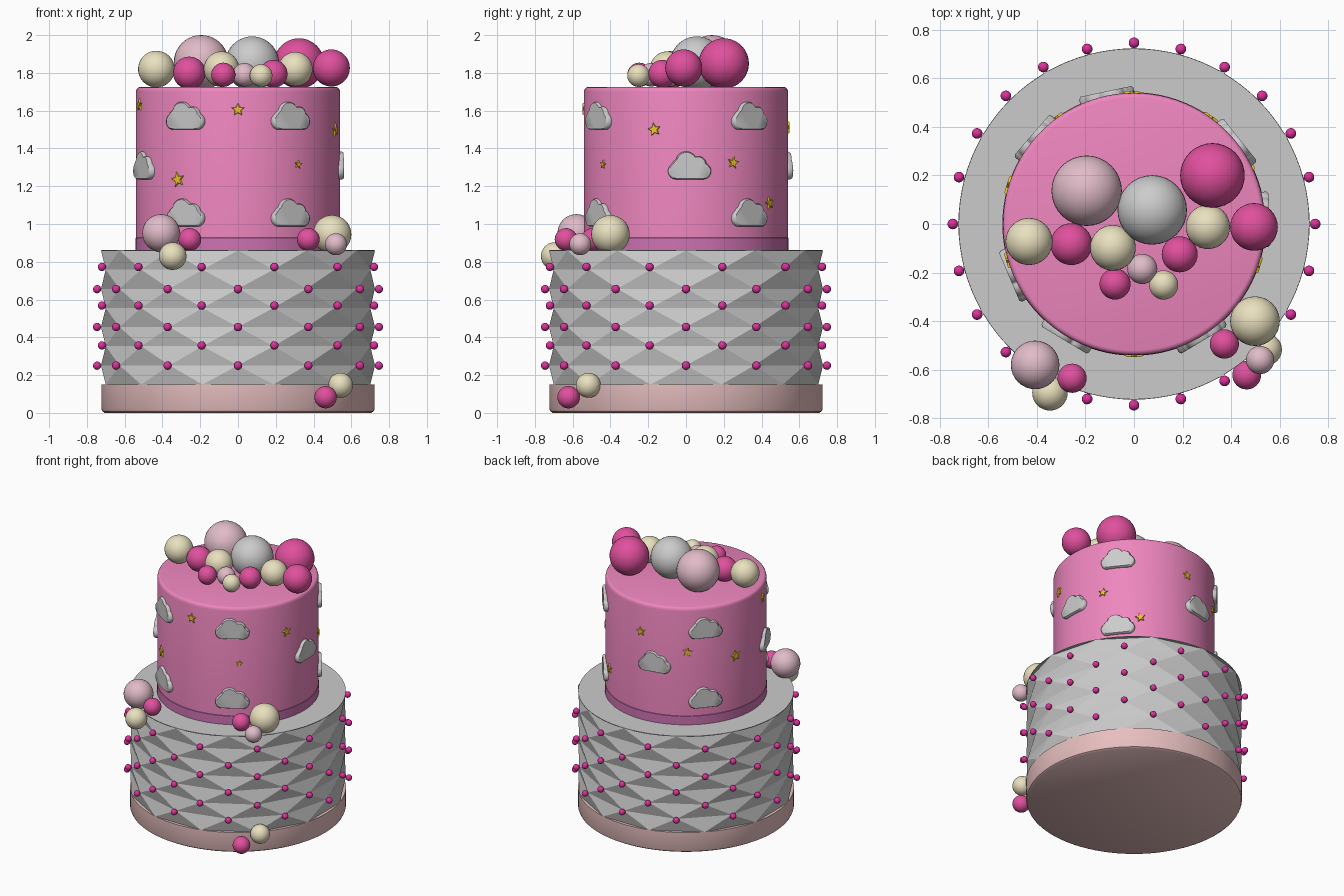
import bpy, bmesh, math
from mathutils import Matrix, Vector

if "Cube" in bpy.data.objects:
    bpy.data.objects.remove(bpy.data.objects["Cube"])


def mat(name, r, g, b):
    m = bpy.data.materials.new(name)
    m.diffuse_color = (r, g, b, 1)
    m.use_nodes = True
    m.node_tree.nodes["Principled BSDF"].inputs["Base Color"].default_value = m.diffuse_color
    return m


PINK = mat("pink_icing", 0.86, 0.24, 0.52)
PURPLE = mat("orchid_ribbon", 0.62, 0.17, 0.45)
BLUSH = mat("blush_band", 0.80, 0.52, 0.52)
MAGENTA = mat("magenta", 0.75, 0.08, 0.34)
PEARL = mat("pearl_pink", 0.72, 0.03, 0.33)
CREAM = mat("cream", 0.82, 0.75, 0.52)
PALE = mat("pale_pink", 0.75, 0.50, 0.58)
GOLD = mat("gold", 0.85, 0.58, 0.02)


def finish(bm, name, material=None, angle=35):
    bmesh.ops.recalc_face_normals(bm, faces=bm.faces)
    me = bpy.data.meshes.new(name)
    bm.to_mesh(me)
    bm.free()
    ob = bpy.data.objects.new(name, me)
    bpy.context.collection.objects.link(ob)
    if material:
        me.materials.append(material)
    if angle:
        bpy.ops.object.select_all(action='DESELECT')
        ob.select_set(True)
        bpy.context.view_layer.objects.active = ob
        bpy.ops.object.shade_smooth_by_angle(angle=math.radians(angle))
    return ob


def bridge(bm, a, b):
    n = len(a)
    for i in range(n):
        bm.faces.new((a[i], a[(i + 1) % n], b[(i + 1) % n], b[i]))


def lathe(name, profile, material=None, n=96):
    bm = bmesh.new()
    rings = [[bm.verts.new((r * math.cos(2 * math.pi * i / n), r * math.sin(2 * math.pi * i / n), z))
              for i in range(n)] for r, z in profile]
    for a, b in zip(rings, rings[1:]):
        bridge(bm, a, b)
    bm.faces.new(rings[0])
    bm.faces.new(rings[-1])
    return finish(bm, name, material)


def ball(name, x, y, z, r, material=None):
    bm = bmesh.new()
    bmesh.ops.create_uvsphere(bm, u_segments=32, v_segments=20, radius=r,
                              matrix=Matrix.Translation((x, y, z)))
    finish(bm, name, material)


def plaque(name, outline, deg, z, radius, depth, inset, material=None, tilt=0):
    """Flat decoration with softened front edge, stuck on the upper tier."""
    a = math.radians(deg)
    out, tan = Vector((math.cos(a), math.sin(a), 0)), Vector((-math.sin(a), math.cos(a), 0))
    c, s = math.cos(math.radians(tilt)), math.sin(math.radians(tilt))
    bm = bmesh.new()

    def ring(k, d):
        return [bm.verts.new(out * (radius + d) + tan * k * (c * u - s * v)
                             + Vector((0, 0, z + k * (s * u + c * v)))) for u, v in outline]
    rings = [ring(1, 0), ring(1, depth * 0.7), ring(inset, depth)]
    bridge(bm, rings[0], rings[1])
    bridge(bm, rings[1], rings[2])
    bm.faces.new(rings[0])
    bm.faces.new(rings[2])
    finish(bm, name, material, 50)


# Base band and upper tier
lathe("base_band", [(0.705, 0), (0.718, 0.008), (0.723, 0.02), (0.723, 0.15)], BLUSH)
lathe("upper_tier", [(0.54, 0.86), (0.54, 1.70), (0.537, 1.714), (0.53, 1.722), (0.52, 1.725)], PINK)
lathe("upper_ribbon", [(0.542, 0.86), (0.542, 0.925), (0.538, 0.93)], PURPLE)

# Lower tier: staggered 12-sided rings give the quilted diamonds
Z0, STEP, ROWS = 0.15, 0.1014, 8
bm = bmesh.new()
rows = []
for j in range(ROWS):
    shift = 0 if j % 2 else 0.5
    rows.append([bm.verts.new((0.725 * math.cos(math.radians(30 * (i + shift))),
                               0.725 * math.sin(math.radians(30 * (i + shift))), Z0 + STEP * j))
                 for i in range(12)])
for j in range(ROWS - 1):
    lo, hi = rows[j], rows[j + 1]
    for i in range(12):
        k = (i + 1) % 12
        if j % 2:
            bm.faces.new((lo[i], lo[k], hi[i]))
            bm.faces.new((lo[k], hi[k], hi[i]))
        else:
            bm.faces.new((lo[i], lo[k], hi[k]))
            bm.faces.new((lo[i], hi[k], hi[i]))
bm.faces.new(rows[0])
bm.faces.new(rows[-1])
finish(bm, "quilted_lower_tier", None, 0)
lathe("lower_tier_top", [(0.722, 0.857), (0.722, 0.862)])

# Pearls at the diamond corners
bm = bmesh.new()
for row, z in enumerate((0.25, 0.357, 0.455, 0.568, 0.655, 0.773)):
    for i in range(12):
        a = math.radians(30 * i + 15 * (row % 2))
        bmesh.ops.create_uvsphere(bm, u_segments=14, v_segments=10, radius=0.022, matrix=Matrix.Translation(
            (0.746 * math.cos(a), 0.746 * math.sin(a), z)))
finish(bm, "pearls", PEARL, 60)

# Cloud outline: union of puffs seen from the middle, with a flat bottom
puffs = [(-0.070, -0.030, 0.044), (0.070, -0.030, 0.044), (-0.018, 0.018, 0.056), (0.047, 0.006, 0.042),
         (-0.06, -0.005, 0.036)]
OX, OY, FLOOR = 0, -0.02, -0.074
cloud = []
for i in range(80):
    a = 2 * math.pi * i / 80
    dx, dy = math.cos(a), math.sin(a)
    t = 0.03
    for x, y, r in puffs:
        px, py = x - OX, y - OY
        b = px * dx + py * dy
        disc = b * b - (px * px + py * py - r * r)
        if disc >= 0:
            t = max(t, b + math.sqrt(disc))
    if dy < -0.01:
        limit = (FLOOR - OY) / dy
        if abs(limit * dx) < 0.07:
            t = limit
    cloud.append((OX + dx * t, OY + dy * t))

spots = [(d, z) for d in (-121, -59, 38.5, 139) for z in (1.573, 1.06)]
spots += [(d, 1.31) for d in (2, 102, -157)]
for d, z in spots:
    plaque("cloud", cloud, d, z, 0.528, 0.03, 0.93)

# Gold stars: angle, height, size, tilt
for d, z, r, tilt in [(-90, 1.605, 0.036, 0), (-126, 1.235, 0.042, 12), (-54, 1.315, 0.023, -8),
                      (-18, 1.50, 0.037, 10), (27.5, 1.325, 0.034, -10), (54.5, 1.11, 0.035, 12),
                      (91, 1.51, 0.034, 8), (126, 1.40, 0.034, -8), (163, 1.32, 0.042, 10),
                      (-164, 1.63, 0.034, 0)]:
    star = [((r if i % 2 == 0 else r * 0.47) * math.cos(math.pi * (0.5 + i / 5)),
             (r if i % 2 == 0 else r * 0.47) * math.sin(math.pi * (0.5 + i / 5))) for i in range(10)]
    plaque("star", star, d, z, 0.533, 0.015, 0.85, GOLD, tilt)

# Sugar balls on top
for b in [(-0.195, 0.137, 1.855, 0.145, PALE), (0.075, 0.058, 1.85, 0.143, None),
          (0.323, 0.20, 1.85, 0.133, MAGENTA), (0.494, -0.012, 1.826, 0.098, MAGENTA),
          (-0.432, -0.072, 1.82, 0.097, CREAM), (-0.258, -0.083, 1.80, 0.086, MAGENTA),
          (-0.087, -0.098, 1.82, 0.094, CREAM), (0.188, -0.125, 1.795, 0.074, MAGENTA),
          (0.304, -0.012, 1.82, 0.091, CREAM), (0.034, -0.185, 1.79, 0.062, PALE),
          (-0.078, -0.247, 1.79, 0.064, MAGENTA), (0.122, -0.251, 1.786, 0.06, CREAM)]:
    ball("top_ball", *b)

# Sugar balls on the ledge and at the base
for b in [(-0.407, -0.58, 0.952, 0.10, PALE), (-0.346, -0.695, 0.83, 0.073, CREAM),
          (-0.255, -0.635, 0.918, 0.06, MAGENTA), (0.498, -0.40, 0.945, 0.102, CREAM),
          (0.372, -0.494, 0.918, 0.06, MAGENTA), (0.519, -0.56, 0.893, 0.058, PALE),
          (0.543, -0.517, 0.146, 0.066, CREAM), (0.464, -0.622, 0.083, 0.059, MAGENTA)]:
    ball("ledge_ball", *b)
